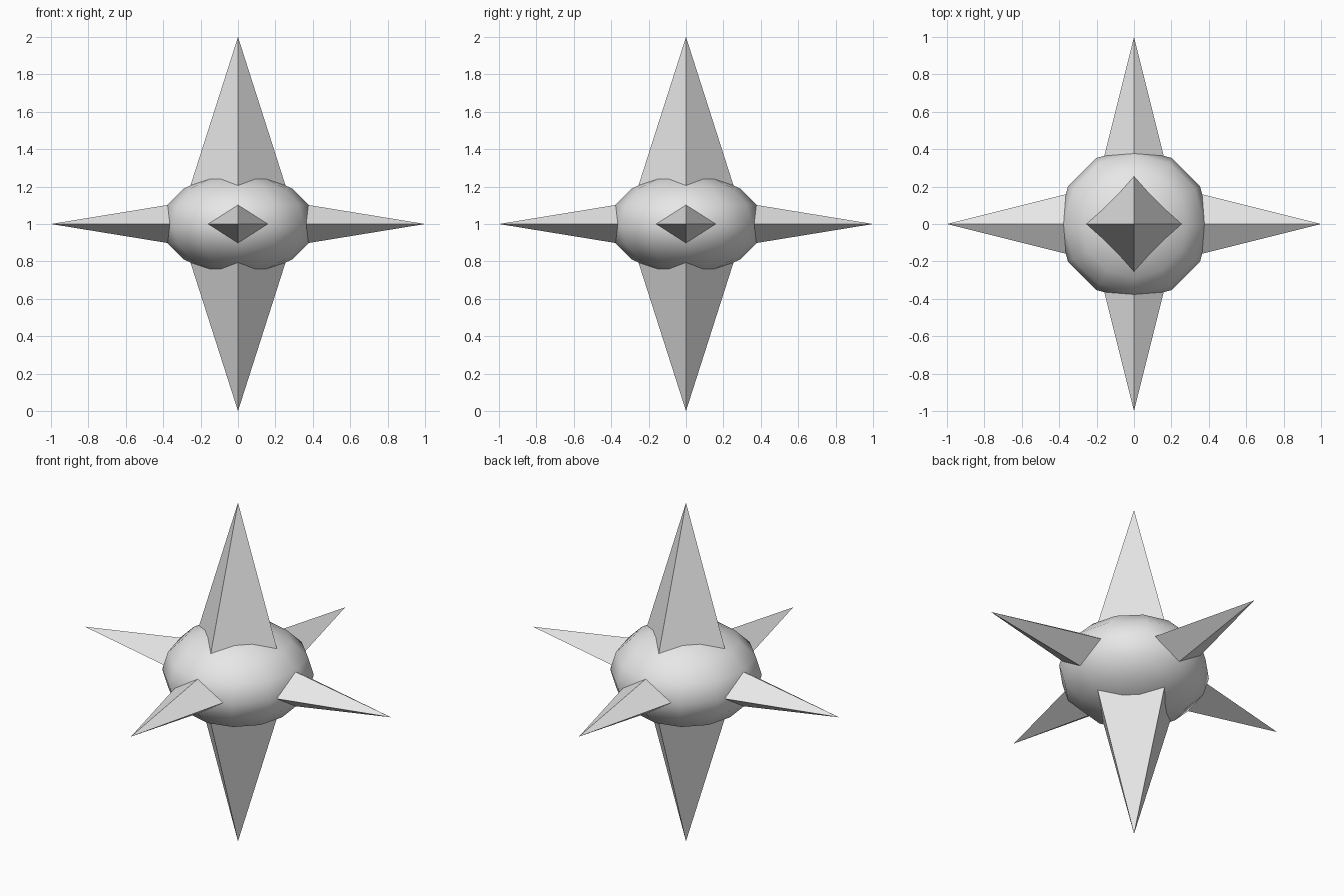
import bpy
import bmesh
from mathutils import Matrix, Vector

cube = bpy.data.objects.get("Cube")
if cube:
    bpy.data.objects.remove(cube)

CENTRE = Vector((0, 0, 1))

grey = bpy.data.materials.new("light_grey")
grey.use_nodes = True
colour = (0.8, 0.8, 0.8, 1)
grey.diffuse_color = colour
grey.node_tree.nodes["Principled BSDF"].inputs["Base Color"].default_value = colour


def add_object(name, bm, smooth=False):
    bmesh.ops.recalc_face_normals(bm, faces=bm.faces)
    for face in bm.faces:
        face.smooth = smooth
    mesh = bpy.data.meshes.new(name)
    bm.to_mesh(mesh)
    bm.free()
    mesh.materials.append(grey)
    obj = bpy.data.objects.new(name, mesh)
    obj.location = CENTRE
    bpy.context.collection.objects.link(obj)


def add_spike(name, tip, side_a, side_b):
    """Diamond-based pyramid from the centre of the body to the tip."""
    bm = bmesh.new()
    for co in (tip, side_a, side_b, -side_a, -side_b):
        bm.verts.new(co)
    bm.verts.ensure_lookup_table()
    apex, *base = bm.verts
    bm.faces.new(base)
    for i in range(4):
        bm.faces.new((base[i], base[(i + 1) % 4], apex))
    add_object(name, bm)


# Flattened round core
bm = bmesh.new()
bmesh.ops.create_uvsphere(bm, u_segments=12, v_segments=8, radius=1,
                          matrix=Matrix.Diagonal((0.407, 0.407, 0.27, 1)))
add_object("core", bm, smooth=True)

# Six spikes: wide upright pair, flatter horizontal pairs
X, Y, Z = Vector((1, 0, 0)), Vector((0, 1, 0)), Vector((0, 0, 1))
for sign, names in ((1, ("top", "left", "back")), (-1, ("bottom", "right", "front"))):
    add_spike(names[0] + "_spike", Z * sign, X * 0.32, Y * 0.32)
    add_spike(names[1] + "_spike", X * sign, Y * 0.25, Z * 0.163)
    add_spike(names[2] + "_spike", Y * sign, X * 0.25, Z * 0.163)
